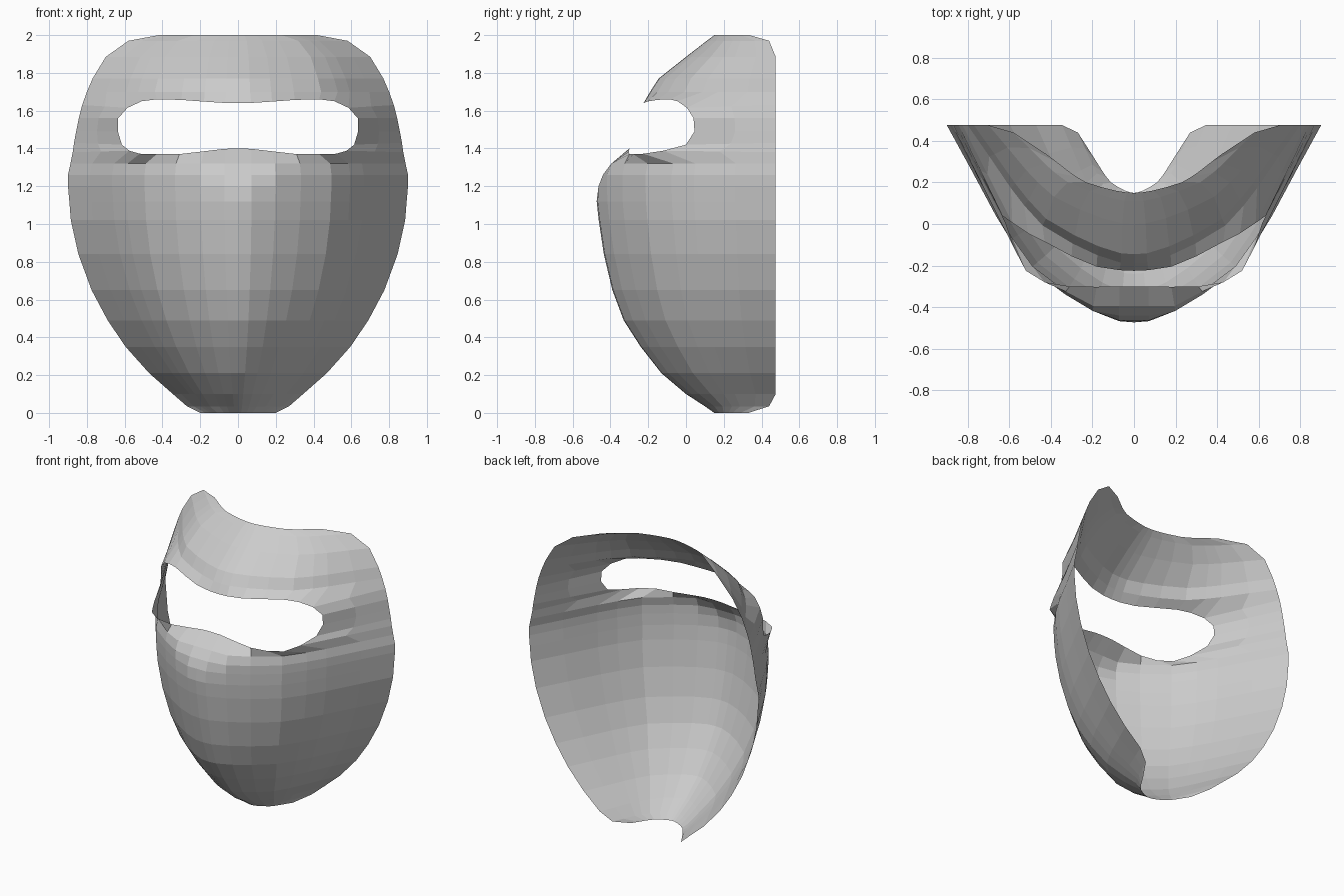
import bpy
import bmesh

if "Cube" in bpy.data.objects:
    bpy.data.objects.remove(bpy.data.objects["Cube"])

# Horizontal cross-section: fraction of half-width -> fraction of depth
SECTION = [(0, 0), (.08, .006), (.22, .06), (.37, .145), (.55, .275),
           (.66, .42), (.74, .545), (.87, .775), (1, 1)]

# Rows: z, centre-line y, half-width, y of the rear rim
LOWER = [(0, .15, .2, .33), (.035, .1, .27, .44), (.1, .0, .345, .475),
         (.21, -.13, .47, .475), (.35, -.24, .595, .475),
         (.49, -.33, .69, .475), (.65, -.39, .775, .475),
         (.84, -.435, .845, .475), (1.02, -.462, .885, .475),
         (1.12, -.473, .893, .475), (1.2, -.475, .9, .475),
         (1.26, -.475, .9, .475), (1.32, -.46, .887, .475)]
UPPER = [(1.70, -.19, .80, .475), (1.77, -.145, .77, .475),
         (1.885, 0, .7, .475), (1.97, .11, .58, .44), (2.0, .15, .42, .335)]
NOSE_LIMIT = {1.2: -.463, 1.26: -.44, 1.32: -.395}

# Edge of the eye slot (right half)
SLOT_BOTTOM = [(0, -.3, 1.4), (.07, -.3, 1.398), (.18, -.302, 1.385),
               (.31, -.3, 1.37), (.43, -.28, 1.37), (.52, -.225, 1.372),
               (.575, -.12, 1.388)]
SLOT_END = [(.615, 0, 1.42), (.636, .045, 1.49), (.634, .04, 1.56)]
SLOT_TOP = [(0, -.225, 1.64), (.07, -.222, 1.641), (.18, -.205, 1.648),
            (.3, -.155, 1.657), (.43, -.085, 1.66), (.51, -.045, 1.65),
            (.585, .005, 1.615)]
SLOT_RIM = [(.875, 1.38), (.868, 1.43), (.857, 1.49), (.843, 1.56), (.825, 1.63)]


def section_row(z, yc, w, ye):
    limit = NOSE_LIMIT.get(z, -9)
    return [(t * w, max(yc + s * (ye - yc), limit), z) for t, s in SECTION]


def cheek(p, rim):
    """Two points continuing a slot row to the rear rim."""
    end = (rim[0], .475, rim[1])
    return [tuple((a + b) / 2 for a, b in zip(p, end)), end]


rows = [section_row(*r) for r in LOWER]
rows.append(SLOT_BOTTOM + cheek(SLOT_BOTTOM[-1], SLOT_RIM[0]))
first_open = len(rows) - 1
for p, rim in zip(SLOT_END, SLOT_RIM[1:4]):
    rows.append([None] * 6 + [p] + cheek(p, rim))
rows.append(SLOT_TOP + cheek(SLOT_TOP[-1], SLOT_RIM[4]))
rows += [section_row(*r) for r in UPPER]

# Right half of the mask shell, open around the eye slot
bm = bmesh.new()
grid = [[bm.verts.new(p) if p else None for p in row] for row in rows]
for a, b in zip(grid, grid[1:]):
    for j in range(len(SECTION) - 1):
        quad = (a[j], a[j + 1], b[j + 1], b[j])
        slot_gap = (first_open <= grid.index(a) < first_open + 4) and j < 6
        if all(quad) and not slot_gap:
            bm.faces.new(quad)

mesh = bpy.data.meshes.new("mask_shell")
bm.to_mesh(mesh)
bm.free()
mask = bpy.data.objects.new("mask_shell", mesh)
bpy.context.collection.objects.link(mask)

# Mirror to the left half
mirror = mask.modifiers.new("mirror", 'MIRROR')
mirror.use_clip = True
mirror.merge_threshold = .001
